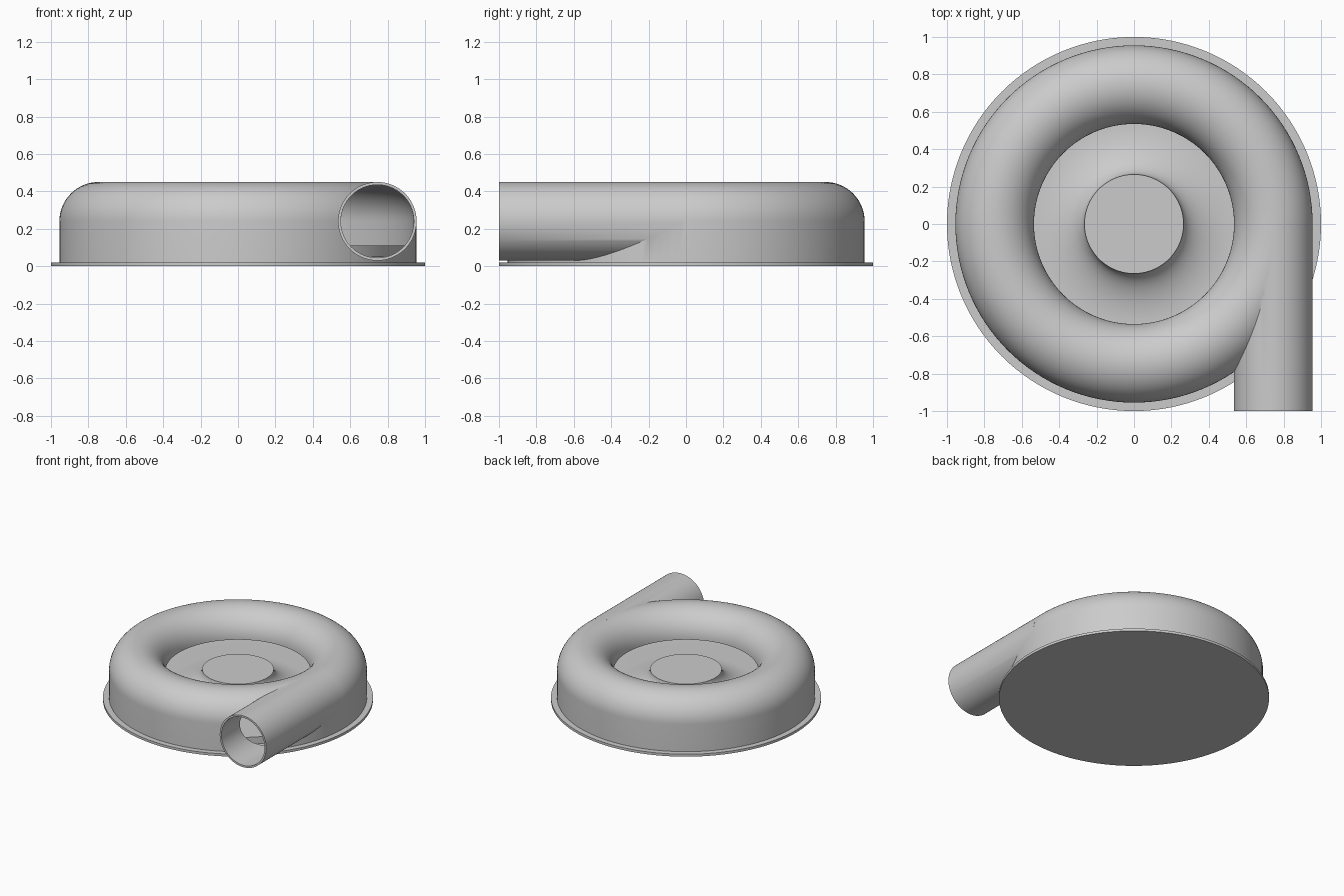
import bpy, bmesh, math
from mathutils import Matrix

if "Cube" in bpy.data.objects:
    bpy.data.objects.remove(bpy.data.objects["Cube"], do_unlink=True)

SEGMENTS = 128
RING, TUBE, WALL, AXIS_Z = 0.745, 0.21, 0.015, 0.24

grey = bpy.data.materials.new("cast_grey")
grey.use_nodes = True
grey.diffuse_color = (0.6, 0.6, 0.6, 1)
grey.node_tree.nodes["Principled BSDF"].inputs["Base Color"].default_value = (0.6, 0.6, 0.6, 1)


def finish(name, bm):
    bmesh.ops.remove_doubles(bm, verts=bm.verts, dist=1e-5)
    bmesh.ops.recalc_face_normals(bm, faces=bm.faces)
    mesh = bpy.data.meshes.new(name)
    bm.to_mesh(mesh)
    bm.free()
    mesh.materials.append(grey)
    obj = bpy.data.objects.new(name, mesh)
    bpy.context.collection.objects.link(obj)
    return obj


def revolve(name, profile, closed=False):
    """Spin an (r, z) profile about the z axis."""
    bm = bmesh.new()
    verts = [bm.verts.new((r, 0, z)) for r, z in profile]
    pairs = list(zip(verts, verts[1:])) + ([(verts[-1], verts[0])] if closed else [])
    edges = [bm.edges.new(p) for p in pairs]
    bmesh.ops.spin(bm, geom=verts + edges, cent=(0, 0, 0), axis=(0, 0, 1),
                   angle=math.tau, steps=SEGMENTS, use_duplicate=False)
    return finish(name, bm)


def rod(name, radius, y0, y1):
    """Cylinder along y, in line with the outlet."""
    bm = bmesh.new()
    place = Matrix.Translation((RING, (y0 + y1) / 2, AXIS_Z)) @ Matrix.Rotation(math.pi / 2, 4, 'X')
    bmesh.ops.create_cone(bm, cap_ends=True, segments=96, radius1=radius, radius2=radius,
                          depth=y1 - y0, matrix=place)
    return finish(name, bm)


def arch(radius, steps=32):
    """Half circle over the ring, from its inner side to its outer side."""
    return [(RING - radius * math.cos(math.pi * i / steps),
             AXIS_Z + radius * math.sin(math.pi * i / steps)) for i in range(steps + 1)]


def combine(obj, tool, operation):
    mod = obj.modifiers.new(operation.lower(), 'BOOLEAN')
    mod.operation, mod.object, mod.solver = operation, tool, 'EXACT'
    bpy.context.view_layer.objects.active = obj
    bpy.ops.object.modifier_apply(modifier=mod.name)
    bpy.data.objects.remove(tool, do_unlink=True)


def smooth(obj):
    bpy.ops.object.select_all(action='DESELECT')
    obj.select_set(True)
    bpy.context.view_layer.objects.active = obj
    bpy.ops.object.shade_smooth_by_angle(angle=math.radians(30))


# Base plate
base = revolve("base_plate", [(0, 0), (1, 0), (1, 0.02), (0, 0.02)])

# Hollow spiral casing with its tangent outlet pipe
outer = arch(TUBE)
casing = revolve("casing", [(RING - TUBE, 0.01)] + outer + [(RING + TUBE, 0.01)], True)
combine(casing, rod("outlet_pipe", TUBE, -1, -0.02), 'UNION')
inner = arch(TUBE - WALL)
cavity = [(0.45, -0.1), (0.45, AXIS_Z)] + inner + [(RING + TUBE - WALL, -0.1)]
combine(casing, revolve("cavity", cavity, True), 'DIFFERENCE')
combine(casing, rod("outlet_bore", TUBE - WALL, -1.1, -0.03), 'DIFFERENCE')

# Rotor: flat hub flaring into a wide disc
flare = [(0.54 - 0.275 * math.sin(a), 0.25 - 0.14 * math.cos(a))
         for a in (math.pi / 2 * (1 - i / 20) for i in range(21))]
rotor = revolve("rotor", [(0, 0.25)] + flare + [(0.9, 0.11), (0.9, 0.05), (0, 0.05)])

# Shaft carrying the rotor
shaft = revolve("shaft", [(0, 0.015), (0.12, 0.015), (0.12, 0.06), (0, 0.06)])

for part in (base, casing, rotor, shaft):
    smooth(part)
